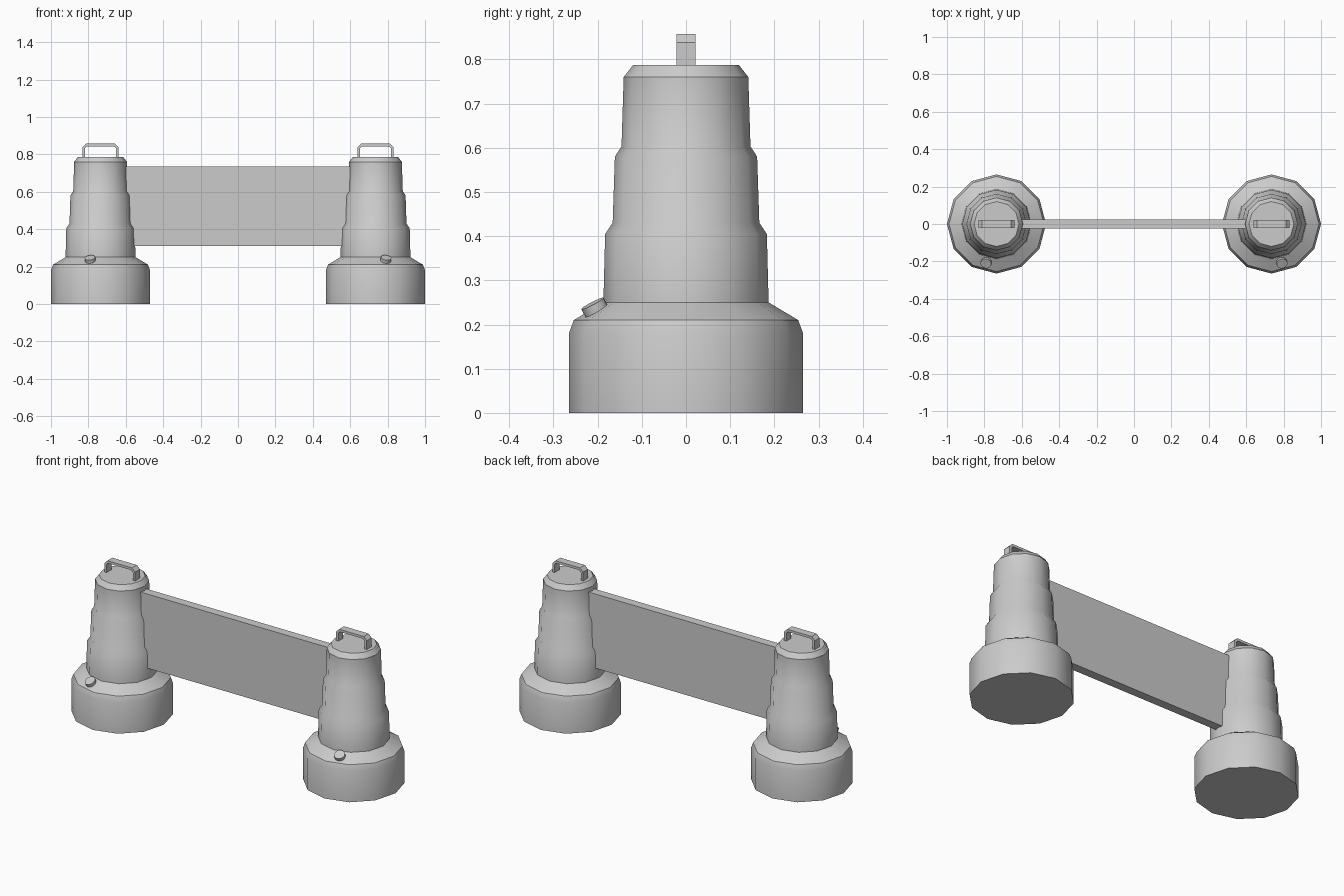
import bpy, bmesh, math
from mathutils import Vector

cube = bpy.data.objects.get("Cube")
if cube:
    bpy.data.objects.remove(cube, do_unlink=True)

grey = bpy.data.materials.new("plain grey")
grey.use_nodes = True
grey.diffuse_color = (0.6, 0.6, 0.6, 1)
grey.node_tree.nodes["Principled BSDF"].inputs["Base Color"].default_value = grey.diffuse_color

TOWER_X = 0.735


def finish(name, bm, smooth=False):
    """Turn a bmesh into a grey object."""
    bmesh.ops.recalc_face_normals(bm, faces=bm.faces)
    mesh = bpy.data.meshes.new(name)
    bm.to_mesh(mesh)
    bm.free()
    mesh.materials.append(grey)
    obj = bpy.data.objects.new(name, mesh)
    bpy.context.collection.objects.link(obj)
    if smooth:
        bpy.ops.object.select_all(action="DESELECT")
        obj.select_set(True)
        bpy.context.view_layer.objects.active = obj
        bpy.ops.object.shade_smooth_by_angle(angle=math.radians(34))
    return obj


def lathe(name, profile, sides=12):
    """Stack rings of (radius, height) and cap both ends."""
    bm = bmesh.new()
    rings = []
    for r, z in profile:
        angles = [math.tau * i / sides for i in range(sides)]
        rings.append([bm.verts.new((r * math.cos(a), r * math.sin(a), z)) for a in angles])
    for low, high in zip(rings, rings[1:]):
        for i in range(sides):
            j = (i + 1) % sides
            bm.faces.new((low[i], low[j], high[j], high[i]))
    bm.faces.new(rings[0])
    bm.faces.new(rings[-1])
    return finish(name, bm, smooth=True)


def handle(name):
    """Flat strap bent into a bracket with chamfered corners."""
    outer = [(0.097, 0.78), (0.097, 0.838), (0.078, 0.857)]
    inner = [(0.083, 0.78), (0.083, 0.833), (0.073, 0.843)]
    mirror = lambda pts: [(-x, z) for x, z in reversed(pts)]
    outer, inner = outer + mirror(outer), inner + mirror(inner)
    bm = bmesh.new()
    rows = [[bm.verts.new((x, y, z)) for x, z in pts]
            for pts, y in ((outer, -0.022), (outer, 0.022), (inner, 0.022), (inner, -0.022))]
    for k in range(4):
        a, b = rows[k], rows[(k + 1) % 4]
        for i in range(len(outer) - 1):
            bm.faces.new((a[i], a[i + 1], b[i + 1], b[i]))
    for end in (0, -1):
        bm.faces.new([row[end] for row in rows])
    return finish(name, bm)


# Stepped tower: broad base, then three tapering tiers
PROFILE = [(0.265, 0), (0.265, 0.18), (0.254, 0.21), (0.187, 0.25),
           (0.183, 0.405), (0.166, 0.43), (0.161, 0.58), (0.146, 0.603),
           (0.141, 0.76), (0.12, 0.787)]

for side, label in ((-1, "right"), (1, "left")):
    lathe(label + "_tower", PROFILE).location.x = side * TOWER_X
    handle(label + "_handle").location.x = side * TOWER_X

    # Filler cap lying on the sloped shoulder of the base
    cap = lathe(label + "_filler_cap", [(0.029, -0.011), (0.029, 0.011)])
    out = Vector((side * math.sin(math.radians(15)), -math.cos(math.radians(15)), 0))
    normal = out * math.sin(math.radians(28)) + Vector((0, 0, math.cos(math.radians(28))))
    cap.rotation_euler = normal.to_track_quat("Z", "Y").to_euler()
    cap.location = out * 0.214 + Vector((side * TOWER_X, 0, 0.238))

# Board spanning the two towers
bm = bmesh.new()
bmesh.ops.create_cube(bm, size=1)
bmesh.ops.scale(bm, vec=(1.26, 0.05, 0.425), verts=bm.verts)
bmesh.ops.translate(bm, vec=(0, 0, 0.5225), verts=bm.verts)
finish("board", bm)
